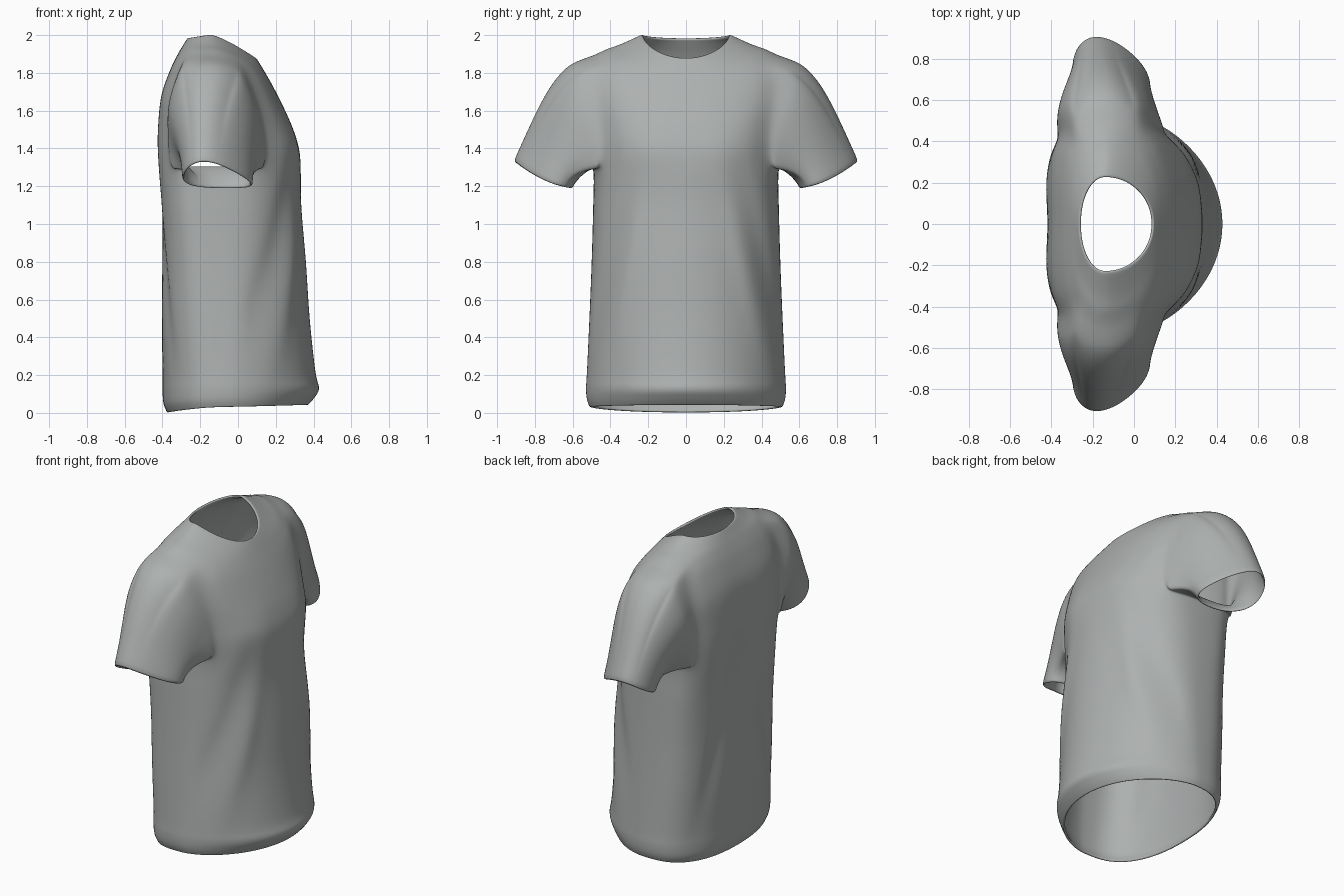
import bpy, bmesh, math
from mathutils import Vector

if "Cube" in bpy.data.objects:
    bpy.data.objects.remove(bpy.data.objects["Cube"])

# Torso rings: z back, z side, z front, x back, x front, x side, half width,
# back power, front power, back width power
RINGS = [
    (0.00, 0.03, 0.04, -.375, .37, -.05, .51, .70, 1.15, .9),
    (0.05, 0.07, 0.08, -.395, .405, -.05, .525, .70, 1.2, .9),
    (0.12, 0.13, 0.13, -.40, .43, -.05, .53, .70, 1.2, .9),
    (0.22, 0.22, 0.22, -.40, .41, -.05, .525, .68, 1.15, .9),
    (0.50, 0.50, 0.50, -.405, .38, -.06, .512, .62, 1.05, .85),
    (0.80, 0.80, 0.80, -.408, .36, -.07, .50, .58, .95, .8),
    (1.10, 1.10, 1.10, -.415, .335, -.09, .492, .52, .82, .72),
    (1.35, 1.35, 1.35, -.43, .33, -.10, .49, .50, .72, .65),
    (1.50, 1.50, 1.48, -.43, .30, -.10, .495, .50, .70, .65),
    (1.68, 1.67, 1.60, -.41, .25, -.11, .52, .52, .72, .65),
    (1.82, 1.83, 1.72, -.36, .19, -.13, .53, .64, .80, .75),
    (1.90, 1.905, 1.80, -.32, .145, -.14, .47, .80, .90, .85),
    (1.95, 1.95, 1.85, -.29, .115, -.13, .35, .90, 1.0, .95),
    (1.985, 2.005, 1.88, -.268, .095, -.14, .23, 1.0, 1.0, 1.0),
]
COLS, STEP = 64, 4


def spline(rings, steps):
    """Catmull-Rom interpolation between rows of numbers."""
    out, n = [], len(rings)
    for k in range(n - 1):
        a, b, c, d = (rings[min(max(j, 0), n - 1)] for j in (k - 1, k, k + 1, k + 2))
        for s in range(steps):
            t = s / steps
            out.append([.5 * (2 * q + (r - p) * t + (2 * p - 5 * q + 4 * r - s_) * t * t
                              + (3 * q - p - 3 * r + s_) * t ** 3)
                        for p, q, r, s_ in zip(a, b, c, d)])
    out.append(list(rings[-1]))
    return out


def ring_point(r, i):
    zb, zs, zf, xb, xf, xs, w, pb, pf, qb = r
    a = 2 * math.pi * i / COLS
    c, s = math.cos(a), math.sin(a)
    if abs(c) < 1e-6:
        c = 0.0
    xe, ze, p, q = (xf, zf, pf, 1.0) if c > 0 else (xb, zb, pb, qb)
    y = math.copysign(abs(s) ** q, s) if abs(s) > 1e-6 else 0.0
    return Vector((xs + (xe - xs) * abs(c) ** p, w * y, zs + (ze - zs) * abs(c) ** 1.3))


def bump(d, width):
    return math.exp(-(d / width) ** 2)


def fold(co):
    """Soft cloth folds on chest, belly and back."""
    y, z = abs(co.y), co.z
    if co.x > 0:
        d = y - (.20 + .24 * (1.25 - z))
        fade = bump(z - .7, .42) * min(1, co.x / .1)
        co.x += fade * (.020 * bump(d, .05) - .026 * bump(d - .10, .05))
        co.x += .012 * bump(y - .24, .12) * bump(z - 1.42, .13)
    elif y < .44:
        k = min(1, -co.x / .2)
        co.x += .02 * k * bump(co.y, .13) * bump(z - 1.2, .45)
        d = y - (.12 + .25 * (1.2 - z))
        co.x += .018 * k * bump(d, .05) * bump(z - .7, .35)


# Torso shell
bm = bmesh.new()
rows = spline(RINGS, STEP)
grid = [[bm.verts.new(ring_point(r, i)) for i in range(COLS)] for r in rows]
R0, R1, C0, C1 = 27, 43, 11, 23            # armhole block in rows and columns


def in_armhole(r, i):
    return R0 <= r < R1 and (C0 <= i < C1 or C0 <= COLS - 1 - i < C1)


for r in range(len(rows) - 1):
    for i in range(COLS):
        if not in_armhole(r, i):
            j = (i + 1) % COLS
            bm.faces.new((grid[r][i], grid[r][j], grid[r + 1][j], grid[r + 1][i]))
for r in range(R0 + 1, R1):                # loose points inside the armholes
    for i in range(C0 + 1, C1):
        bm.verts.remove(grid[r][i])
        bm.verts.remove(grid[r][COLS - i])

# Sleeves, grown from each armhole to a tilted oval cuff
loop_ids = ([(R0, i) for i in range(C0, C1)] + [(r, C1) for r in range(R0, R1)]
            + [(R1, i) for i in range(C1, C0, -1)] + [(r, C0) for r in range(R1, R0, -1)])
SLEEVE_RINGS = 14
seam = set()
for side in (1, -1):
    prev = [grid[r][i if side > 0 else COLS - i] for r, i in loop_ids]
    seam.update(prev)
    starts = [v.co.copy() for v in prev]
    ends = []
    for p in starts:
        a = math.atan2((p.x + .12) / .24, (p.z - 1.59) / .28)
        u, v = math.cos(a), math.sin(a)
        end = Vector((-.12 - .06 * u + .175 * v * (1 - .2 * u), side * (.757 + .157 * u),
                      1.258 + .072 * u - .025 * v * v))
        ends.append((end, u, v))
    for k in range(1, SLEEVE_RINGS + 1):
        t = k / SLEEVE_RINGS
        ring = []
        for p, (q, u, v) in zip(starts, ends):
            n = (q - p).length
            out = .08 + .21 * min(1, (u + 1) * .75)      # tight armpit, full shoulder
            c1 = p + Vector((.12 * min(v, 0), side * out, -.03)) * n
            c2 = q - Vector((0, side * .20, -.43)) * n
            co = (p * (1 - t) ** 3 + c1 * 3 * t * (1 - t) ** 2
                  + c2 * 3 * t * t * (1 - t) + q * t ** 3)
            ring.append(bm.verts.new(co))
        for a in range(len(ring)):
            b = (a + 1) % len(ring)
            bm.faces.new((prev[a], prev[b], ring[b], ring[a]))
        prev = ring

# Cloth folds and softened armhole seams
for v in bm.verts:
    if abs(v.co.y) < .56:
        fold(v.co)
near = set(seam)
for _ in range(2):
    near |= {e.other_vert(v) for v in near for e in v.link_edges}
for _ in range(4):
    bmesh.ops.smooth_vert(bm, verts=list(near), factor=.5,
                          use_axis_x=True, use_axis_y=True, use_axis_z=True)

# Faces point outward
bmesh.ops.recalc_face_normals(bm, faces=bm.faces[:])
bm.faces.ensure_lookup_table()
test = bm.faces[COLS * 10]
if test.normal.dot(test.calc_center_median() * Vector((1, 1, 0))) < 0:
    bmesh.ops.reverse_faces(bm, faces=bm.faces[:])

mesh = bpy.data.meshes.new("shirt")
bm.to_mesh(mesh)
bm.free()
shirt = bpy.data.objects.new("shirt", mesh)
bpy.context.collection.objects.link(shirt)
for p in mesh.polygons:
    p.use_smooth = True

grey = bpy.data.materials.new("grey cloth")
grey.diffuse_color = (.42, .44, .435, 1)
grey.use_nodes = True
grey.node_tree.nodes["Principled BSDF"].inputs["Base Color"].default_value = grey.diffuse_color
mesh.materials.append(grey)

# Cloth thickness with rounded hems
solid = shirt.modifiers.new("cloth_thickness", 'SOLIDIFY')
solid.thickness, solid.offset = .014, -1
sub = shirt.modifiers.new("smooth", 'SUBSURF')
sub.levels = sub.render_levels = 1
